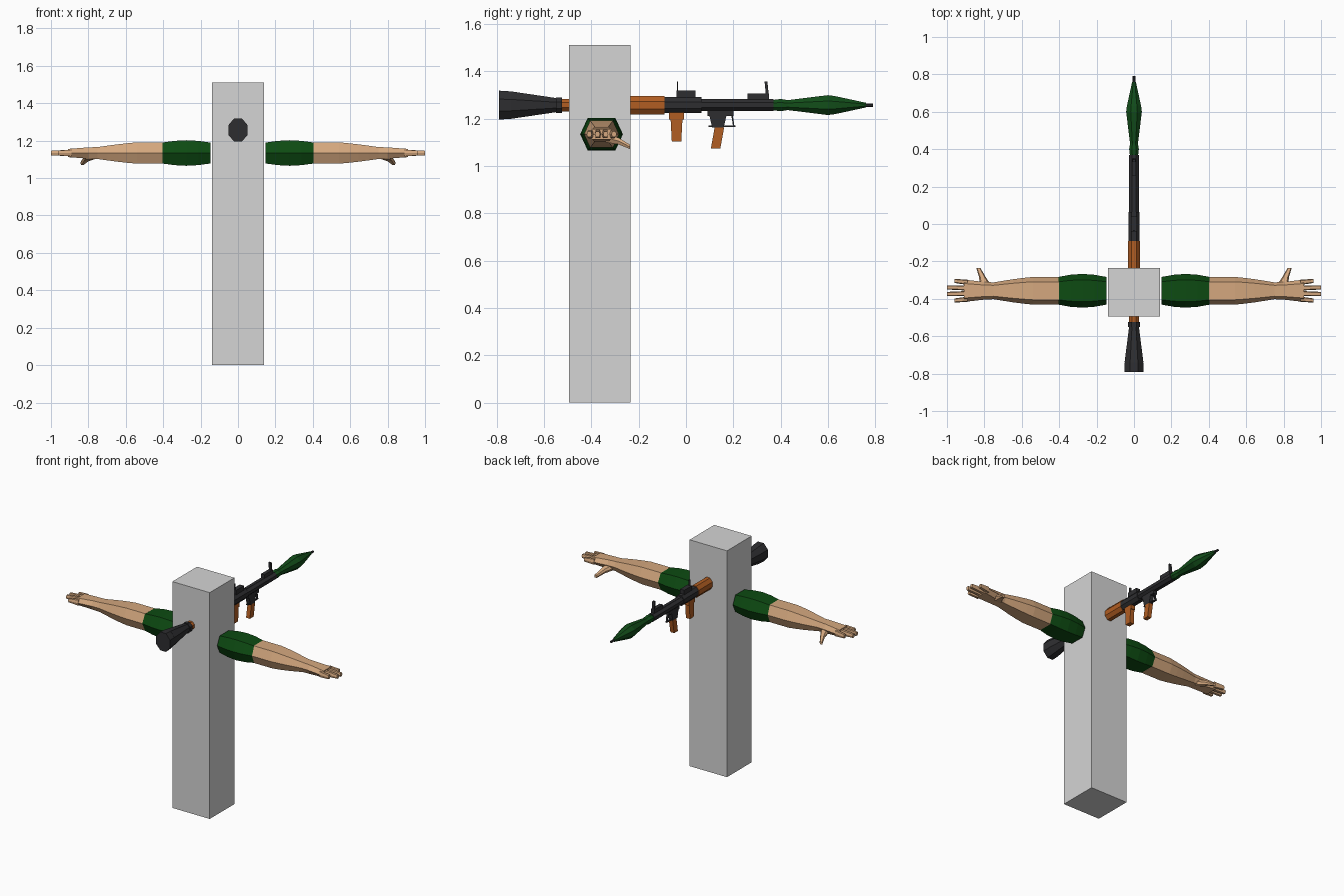
import bpy, bmesh, math
from mathutils import Vector

default_cube = bpy.data.objects.get("Cube")
if default_cube:
    bpy.data.objects.remove(default_cube, do_unlink=True)


def material(name, red, green, blue):
    mat = bpy.data.materials.new(name)
    mat.use_nodes = True
    colour = (red, green, blue, 1)
    mat.diffuse_color = colour
    mat.node_tree.nodes["Principled BSDF"].inputs["Base Color"].default_value = colour
    return mat


GREY = material("light grey", .66, .66, .66)
SKIN = material("skin", .66, .39, .21)
SLEEVE = material("sleeve green", .004, .07, .006)
OLIVE = material("warhead green", .006, .075, .01)
WOOD = material("orange wood", .44, .11, .016)
METAL = material("dark metal", .027, .027, .03)

# Unit cross-sections
SQUARE = [(1, 1), (-1, 1), (-1, -1), (1, -1)]
HEXAGON = [(1, 0), (.65, 1), (-.65, 1), (-1, 0), (-.65, -1), (.65, -1)]
EIGHTH = math.pi / 4
OCTAGON = [(math.cos(k * EIGHTH + EIGHTH / 2) / math.cos(EIGHTH / 2),
            math.sin(k * EIGHTH + EIGHTH / 2) / math.cos(EIGHTH / 2)) for k in range(8)]


def taper(name, mat, section, start, end, size, end_size=None, swell=0, mirrored=False):
    """Closed body from start to end; section sizes blend and may swell midway."""
    start, end = Vector(start), Vector(end)
    size, end_size = Vector(size), Vector(end_size or size)
    axis = end - start
    main = max(range(3), key=lambda i: abs(axis[i]))
    across, up = [i for i in range(3) if i != main]
    steps = 4 if swell else 1

    bm = bmesh.new()
    loops = []
    for step in range(steps + 1):
        t = step / steps
        half = size.lerp(end_size, t) * (1 + swell * math.sin(math.pi * t))
        loop = []
        for u, v in section:
            point = start.lerp(end, t)
            point[across] += u * half.x
            point[up] += v * half.y
            loop.append(bm.verts.new(point))
        loops.append(loop)
    for lower, upper in zip(loops, loops[1:]):
        for i in range(len(section)):
            bm.faces.new((lower[i - 1], lower[i], upper[i], upper[i - 1]))
    bm.faces.new(loops[0])
    bm.faces.new(loops[-1])
    bmesh.ops.recalc_face_normals(bm, faces=bm.faces)
    mesh = bpy.data.meshes.new(name)
    bm.to_mesh(mesh)
    bm.free()
    mesh.materials.append(mat)
    part = bpy.data.objects.new(name, mesh)
    bpy.context.collection.objects.link(part)
    if mirrored:
        mirror = part.modifiers.new("both sides", 'MIRROR')
        mirror.use_mirror_merge = False


BORE = 1.257


def tube(name, mat, back, front, radius, front_radius=None, wide=1):
    """Octagonal piece of the launcher, along the bore."""
    front_radius = front_radius or radius
    taper(name, mat, OCTAGON, (0, back, BORE), (0, front, BORE),
          (radius * wide, radius), (front_radius * wide, front_radius))


def block(name, mat, y, bottom, top, thickness, length, lean=0, top_length=None):
    """Upright fitting; heights are measured from the bore."""
    taper(name, mat, SQUARE, (0, y, BORE + bottom), (0, y + lean, BORE + top),
          (thickness, length), (thickness, top_length or length))


# Pillar body
taper("pillar_body", GREY, SQUARE, (0, -.365, 0), (0, -.365, 1.51), (.138, .13))

# Launcher tube, back to front
tube("horn_mouth", METAL, -.79, -.74, .061, .058, wide=.85)
tube("exhaust_horn", METAL, -.74, -.55, .058, .03, wide=.87)
tube("exhaust_collar", METAL, -.55, -.525, .033)
tube("rear_tube", WOOD, -.53, -.3, .026)
tube("heat_shield", WOOD, -.4, -.09, .039, wide=.8)
tube("receiver", METAL, -.09, .065, .034, wide=.9)
tube("front_tube", METAL, .06, .37, .025, wide=1.1)

# Sights
block("tube_rail", METAL, .215, .02, .026, .01, .155)
block("rear_sight_base", METAL, 0, .03, .062, .015, .04)
block("rear_sight_post", METAL, -.036, .05, .1, .006, .003)
block("front_sight_base", METAL, .305, .02, .05, .012, .045)
block("front_sight_post", METAL, .344, .04, .1, .008, .006, lean=-.006)

# Grips and trigger
block("rear_grip_root", WOOD, -.04, -.06, -.03, .015, .032)
block("rear_grip", WOOD, -.04, -.153, -.06, .015, .02, top_length=.025)
block("trigger_housing", METAL, .145, -.045, 0, .014, .055)
block("trigger_neck", METAL, .135, -.095, -.045, .014, .024, top_length=.036)
block("trigger_guard", METAL, .152, -.093, -.087, .006, .057)
block("guard_front", METAL, .202, -.09, -.04, .006, .003, lean=-.008)
block("front_grip", WOOD, .125, -.184, -.095, .014, .02, lean=.016)

# Warhead
tube("warhead_base", OLIVE, .37, .4, .022, .026)
tube("warhead_neck", OLIVE, .4, .43, .026, .021)
tube("warhead_swell", OLIVE, .43, .6, .021, .042)
tube("warhead_shoulder", OLIVE, .6, .63, .042, .038)
tube("warhead_nose", OLIVE, .63, .76, .038, .01)
tube("warhead_tip", METAL, .75, .79, .007)

# Arms and hands, mirrored to both sides
ARM_Y, ARM_Z = -.357, 1.134
WRIST = (.045, .032)
FOREARM = (.074, .057)


def limb(name, mat, inner, outer, size, outer_size=None, swell=0):
    taper(name, mat, HEXAGON, (inner, ARM_Y, ARM_Z), (outer, ARM_Y, ARM_Z),
          size, outer_size, swell, mirrored=True)


limb("sleeves", SLEEVE, .148, .405, (.074, .056), swell=.22)
limb("upper_forearms", SKIN, .4, .54, FOREARM)
limb("lower_forearms", SKIN, .54, .75, FOREARM, WRIST, swell=.04)
limb("wrists", SKIN, .75, .8, WRIST, (.047, .03))
limb("palms", SKIN, .8, .91, (.047, .03), (.06, .022))

for index, finger in enumerate(("index", "middle", "ring", "little")):
    root = ARM_Y + .045 - .03 * index
    tip = 1 - .02 * (index - 1) * (index - 2)
    spread = .008 - .005 * index
    taper(finger + "_fingers", SKIN, HEXAGON, (.89, root, ARM_Z), (tip, root + spread, ARM_Z),
          (.014, .018), (.011, .012), mirrored=True)

# Thumbs point forward and down
KNUCKLE = (.81, -.285, 1.105)
taper("thumb_roots", SKIN, HEXAGON, (.79, -.34, 1.12), KNUCKLE, (.035, .02), (.018, .014),
      mirrored=True)
taper("thumbs", SKIN, HEXAGON, KNUCKLE, (.832, -.236, 1.08), (.018, .014), (.011, .009),
      mirrored=True)
